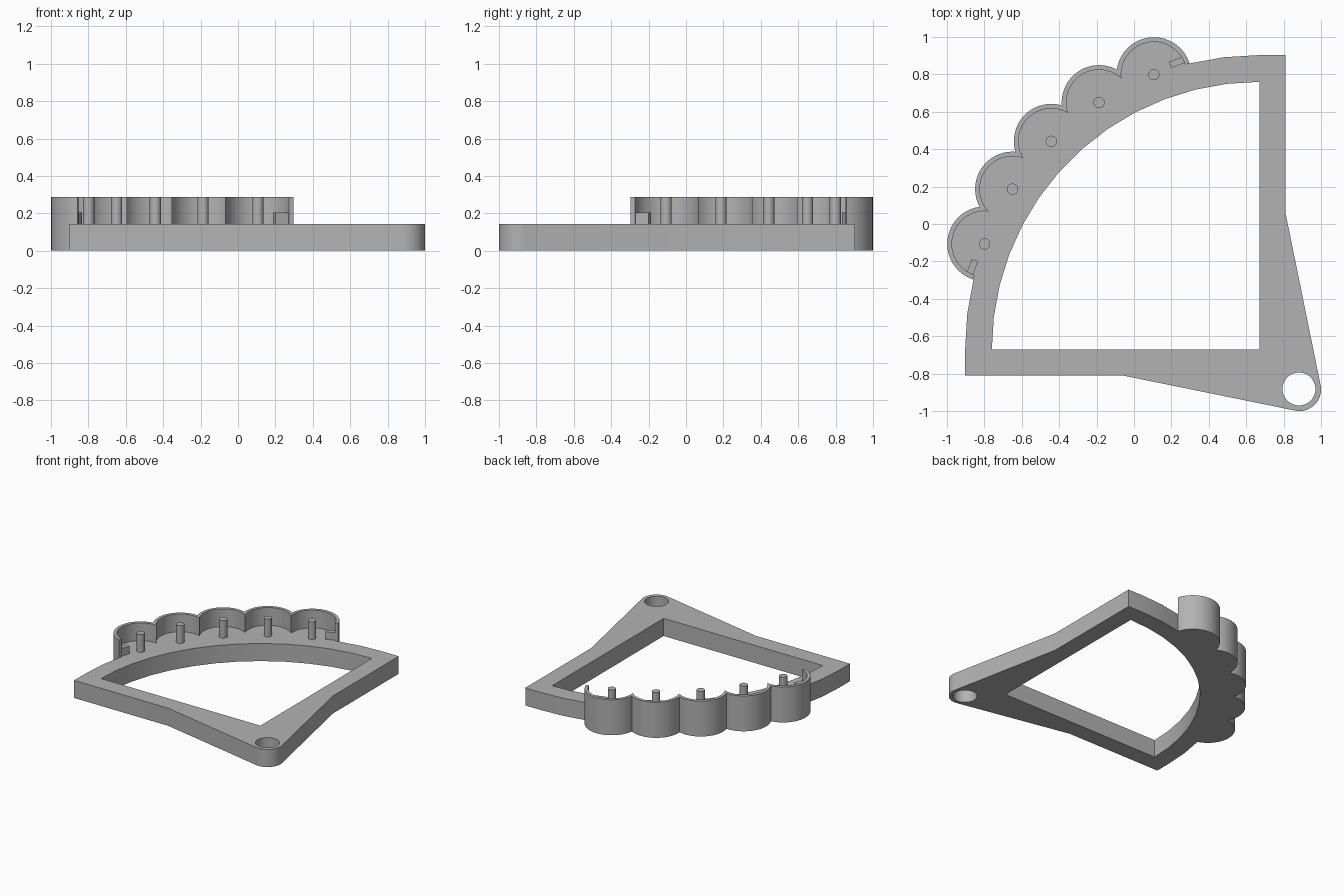
import bpy, bmesh
from math import sin, cos, asin, acos, radians, degrees, sqrt

if "Cube" in bpy.data.objects:
    bpy.data.objects.remove(bpy.data.objects["Cube"])

grey = bpy.data.materials.new("mid grey")
grey.use_nodes = True
COLOR = (0.45, 0.45, 0.45, 1)
grey.diffuse_color = COLOR
grey.node_tree.nodes["Principled BSDF"].inputs["Base Color"].default_value = COLOR

CORNER = 0.67          # arc centre is (CORNER, -CORNER)
R_OUT, R_IN = 1.573, 1.43
BASE_H, TOP = 0.143, 0.287
CUP_R, CUP_IN, STEP = 0.2, 0.175, 12
CUPS = [21 + STEP * i for i in range(5)]
ARC_STEP = 90 / 13


def sweep(rho, deg):
    """Point on the big arc, measured from +y towards -x."""
    a = radians(deg)
    return CORNER - rho * sin(a), -CORNER + rho * cos(a)


def local(deg, radial, tangent):
    """Point offset from a cup centre along its radial and tangent axes."""
    x, y = sweep(R_OUT, deg)
    a = radians(deg)
    return x - radial * sin(a) - tangent * cos(a), y + radial * cos(a) - tangent * sin(a)


def circle(cx, cy, r, start=0, end=360, n=48, closed=True):
    count = n if closed else n + 1
    angles = [radians(start + (end - start) * i / n) for i in range(count)]
    return [(cx + r * cos(a), cy + r * sin(a)) for a in angles]


def scallop(r, n=28):
    """Chain of cup arcs meeting in cusps, ending on the big arc."""
    half = radians(STEP / 2)
    rho = R_OUT * cos(half) + sqrt(r * r - (R_OUT * sin(half)) ** 2)
    cusp = acos((rho * cos(half) - R_OUT) / r)
    tip = radians(90) + asin(r / 2 / R_OUT)
    points = []
    for i, deg in enumerate(CUPS):
        a0 = -tip if i == 0 else -cusp
        a1 = tip if i == len(CUPS) - 1 else cusp
        first = 0 if i == 0 else 1
        for k in range(first, n + 1):
            a = a0 + (a1 - a0) * k / n
            points.append(local(deg, r * cos(a), r * sin(a)))
    return points


def prism(name, loops, z0, z1):
    """Extrude an outline, with optional holes, from z0 to z1."""
    bm = bmesh.new()
    for loop in loops:
        vs = [bm.verts.new((x, y, z0)) for x, y in loop]
        for i, v in enumerate(vs):
            bm.edges.new((v, vs[(i + 1) % len(vs)]))
    bmesh.ops.triangle_fill(bm, use_beauty=True, use_dissolve=False, edges=bm.edges[:])
    ext = bmesh.ops.extrude_face_region(bm, geom=bm.faces[:], use_keep_orig=True)
    top = [g for g in ext["geom"] if isinstance(g, bmesh.types.BMVert)]
    bmesh.ops.translate(bm, verts=top, vec=(0, 0, z1 - z0))
    bmesh.ops.recalc_face_normals(bm, faces=bm.faces[:])
    mesh = bpy.data.meshes.new(name)
    bm.to_mesh(mesh)
    bm.free()
    mesh.materials.append(grey)
    obj = bpy.data.objects.new(name, mesh)
    bpy.context.collection.objects.link(obj)
    bpy.ops.object.select_all(action='DESELECT')
    obj.select_set(True)
    bpy.context.view_layer.objects.active = obj
    bpy.ops.object.shade_smooth_by_angle(angle=radians(25))
    return obj


# Base frame: quarter sector with scalloped rim, pivot lug and window
edge = 0.81
rim_end = CUPS[0] - degrees(2 * asin(CUP_R / 2 / R_OUT))
steps = [ARC_STEP * i for i in range(14)]
outline = [(edge, R_OUT - CORNER)]
outline += [sweep(R_OUT, d) for d in steps if d < rim_end - 1]
outline += scallop(CUP_R)
outline += [sweep(R_OUT, d) for d in steps if d > 91 - rim_end]
outline += [(CORNER - R_OUT, -edge), (-0.06, -edge)]
outline += circle(0.885, -0.885, 0.115, -101.5, 11.5, 20, closed=False)
outline += [(edge, 0.06)]
window = [(CORNER, -CORNER)] + [sweep(R_IN, d) for d in steps]
pivot_hole = circle(0.882, -0.882, 0.088)
prism("base_frame", [outline, window, pivot_hole], 0, BASE_H)

# Thin scalloped wall behind the pins
prism("scalloped_wall", [scallop(CUP_R) + scallop(CUP_IN)[::-1]], BASE_H, TOP)

# One pin in each cup
for i, deg in enumerate(CUPS):
    prism(f"pin_{i + 1}", [circle(*sweep(R_OUT, deg), 0.03, n=24)], BASE_H, TOP)

# Low stop blocks at both wall ends
for name, deg, side in (("left_stop", CUPS[0], -1), ("right_stop", CUPS[-1], 1)):
    corners = [(0, 0.1), (0.035, 0.1), (0.035, 0.178), (0, 0.178)]
    prism(name, [[local(deg, r, side * t) for r, t in corners]], BASE_H, 0.205)
